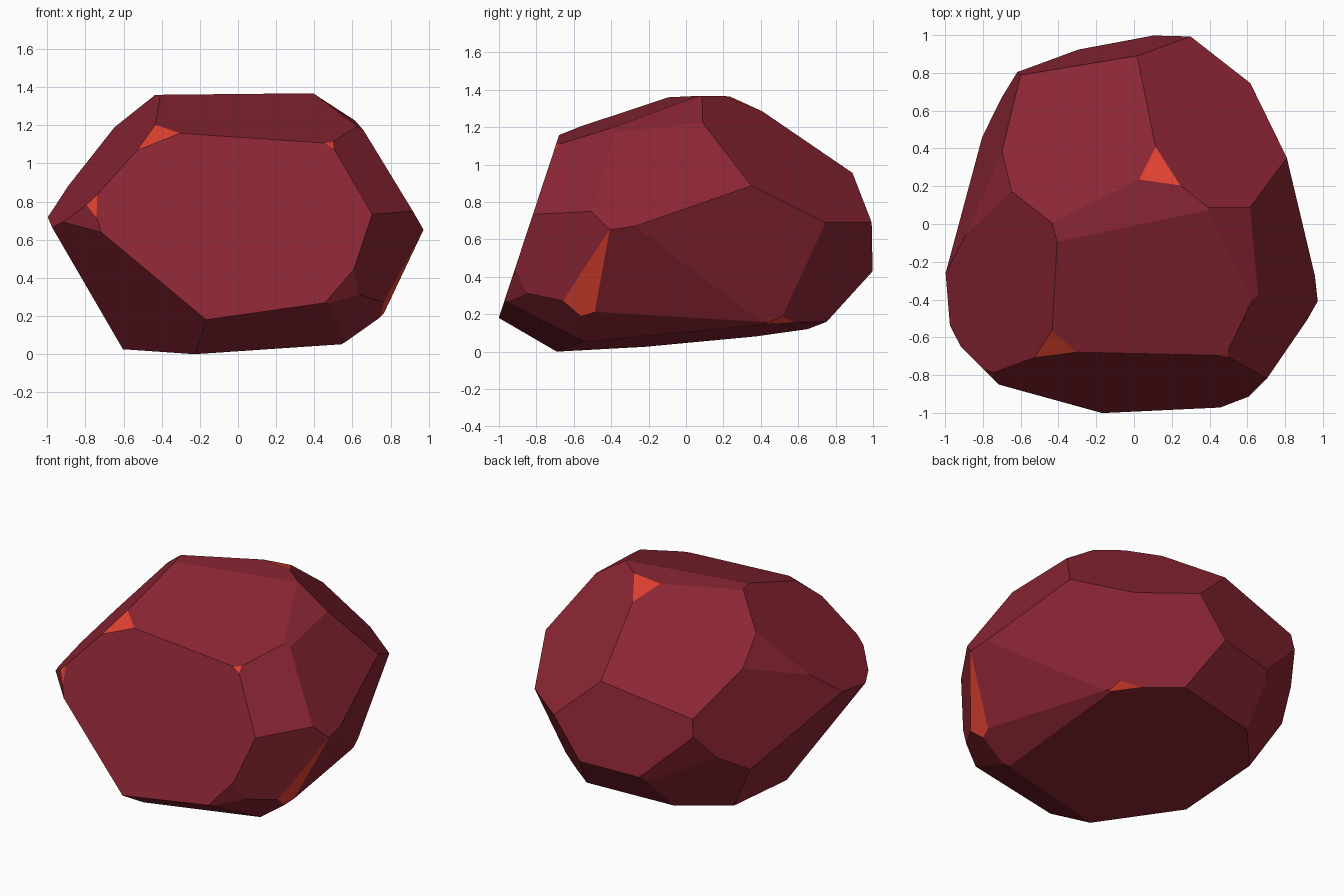
import bpy, bmesh
from mathutils import Vector

if "Cube" in bpy.data.objects:
    bpy.data.objects.remove(bpy.data.objects["Cube"])


def material(name, rgb):
    m = bpy.data.materials.new(name)
    m.diffuse_color = (*rgb, 1.0)
    m.use_nodes = True
    m.node_tree.nodes["Principled BSDF"].inputs["Base Color"].default_value = m.diffuse_color
    return m


def slice_off(bm, normal, dist, mat):
    """Cut away everything beyond the plane normal.p = dist and cap the cut."""
    geom = bm.verts[:] + bm.edges[:] + bm.faces[:]
    bmesh.ops.bisect_plane(bm, geom=geom, dist=1e-5, plane_co=normal * dist,
                           plane_no=normal, clear_outer=True)
    rim = [e for e in bm.edges if e.is_boundary]
    if rim:
        for f in bmesh.ops.holes_fill(bm, edges=rim, sides=0)["faces"]:
            f.material_index = mat


# Large facets: outward direction and plane offset
FACETS = [
    # front, roof and crown
    (0, -1, .33, 1.06), (.06, -.335, 1, 1.365), (-.01, 0, 1, 1.362),
    (.545, -.04, .839, 1.357), (.445, .565, .695, 1.173),
    (-.26, .508, .822, 1.232), (-.698, -.189, .691, 1.24),
    # right side
    (.857, .025, .515, 1.158), (.672, -.489, .556, 1.28),
    (.91, .31, -.27, .606), (.88, .16, -.447, .50),
    (.823, -.559, -.091, .97), (.584, -.773, -.248, .951),
    # left side
    (-.707, -.707, 0, 1.107), (-.923, .33, .192, .972),
    (-.83, .17, .527, 1.193), (-.87, .023, -.494, .508),
    # underside
    (-.637, -.475, -.606, .474), (.147, -.476, -.868, .297),
    (.05, .095, -1, -.075), (.522, -.489, -.70, .53),
    (.576, .073, -.817, .232),
    # back
    (-.195, .967, .166, 1.016), (.56, .72, -.41, .60),
    (-.08, .72, -.69, .415), (-.583, .748, -.318, .736),
    (-.60, .618, -.505, .56),
]

# Bright chipped corners: outward direction and depth cut off the corner
CHIPS = [
    (.047, .398, .918, .028), (-.232, -.583, .779, .037),
    (.278, -.669, .688, .008), (-.477, -.834, .278, .014),
    (.90, -.15, -.40, .035), (.50, .45, -.74, .018),
]

bm = bmesh.new()
bmesh.ops.create_cube(bm, size=4)

for x, y, z, d in FACETS:
    n = Vector((x, y, z))
    slice_off(bm, n.normalized(), d / n.length, 0)

for x, y, z, depth in CHIPS:
    n = Vector((x, y, z)).normalized()
    corner = max(n.dot(v.co) for v in bm.verts)
    slice_off(bm, n, corner - depth, 1)

bmesh.ops.recalc_face_normals(bm, faces=bm.faces)

# Stand the stone on the ground
low = min(v.co.z for v in bm.verts)
bmesh.ops.translate(bm, verts=bm.verts, vec=(0, 0, -low))

mesh = bpy.data.meshes.new("faceted_stone")
bm.to_mesh(mesh)
bm.free()
mesh.materials.append(material("dark red stone", (.258, .019, .034)))
mesh.materials.append(material("bright orange chip", (.75, .053, .03)))
stone = bpy.data.objects.new("faceted_stone", mesh)
bpy.context.collection.objects.link(stone)
